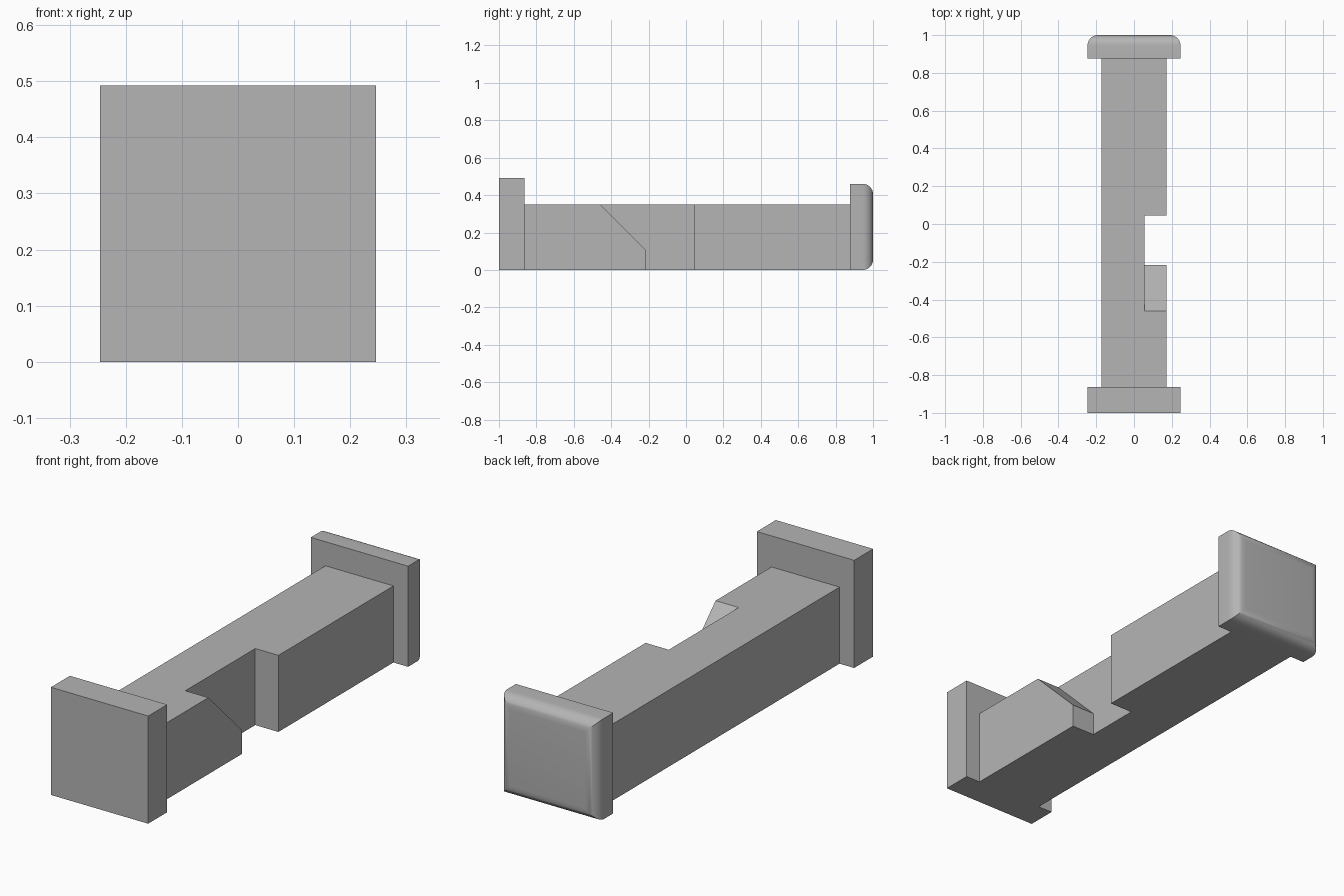
import bpy, bmesh, math
from mathutils import Vector

cube = bpy.data.objects.get("Cube")
if cube:
    bpy.data.objects.remove(cube, do_unlink=True)

# Single grey material
grey = bpy.data.materials.new("plain_grey")
grey.use_nodes = True
colour = (0.46, 0.46, 0.46, 1)
grey.diffuse_color = colour
grey.node_tree.nodes["Principled BSDF"].inputs["Base Color"].default_value = colour


def prism(name, profile, x0, x1):
    """Extrude a (y, z) profile along x."""
    bm = bmesh.new()
    face = bm.faces.new([bm.verts.new((x0, y, z)) for y, z in profile])
    out = bmesh.ops.extrude_face_region(bm, geom=[face])
    moved = [v for v in out["geom"] if isinstance(v, bmesh.types.BMVert)]
    bmesh.ops.translate(bm, verts=moved, vec=Vector((x1 - x0, 0, 0)))
    bmesh.ops.recalc_face_normals(bm, faces=bm.faces)
    mesh = bpy.data.meshes.new(name)
    bm.to_mesh(mesh)
    bm.free()
    mesh.materials.append(grey)
    obj = bpy.data.objects.new(name, mesh)
    bpy.context.collection.objects.link(obj)
    return obj


def block(name, half_width, y0, y1, height):
    return prism(name, [(y0, 0), (y1, 0), (y1, height), (y0, height)],
                 -half_width, half_width)


def activate(obj):
    bpy.ops.object.select_all(action="DESELECT")
    obj.select_set(True)
    bpy.context.view_layer.objects.active = obj


HALF = 0.246
FRONT_Y, BACK_Y = -0.863, 0.877

# Front plate, sharp edged
block("front_plate", HALF, -1, FRONT_Y, 0.492)

# Back plate, with its four outer edges rounded
back = block("back_plate", HALF, BACK_Y, 1, 0.46)
bm = bmesh.new()
bm.from_mesh(back.data)
rim = [e for e in bm.edges if all(v.co.y > 0.99 for v in e.verts)]
bmesh.ops.bevel(bm, geom=rim, offset=0.055, segments=8, profile=0.5,
                affect="EDGES")
bm.to_mesh(back.data)
bm.free()
activate(back)
bpy.ops.object.shade_smooth_by_angle(angle=math.radians(30))

# Square shaft between the plates
shaft = block("shaft", 0.172, FRONT_Y, BACK_Y, 0.35)

# Side notch with one sloping end, cut from the left side
slope_y, step_y, end_y, step_z = -0.46, -0.216, 0.046, 0.108
over = 0.1
notch = prism("notch_cutter", [(step_y, -over), (end_y, -over),
                               (end_y, 0.35 + over),
                               (slope_y - over, 0.35 + over),
                               (step_y, step_z)], 0.055, 0.3)
notch.hide_render = True
cut = shaft.modifiers.new("notch", "BOOLEAN")
cut.operation = "DIFFERENCE"
cut.solver = "EXACT"
cut.object = notch
activate(shaft)
bpy.ops.object.modifier_apply(modifier=cut.name)
bpy.data.objects.remove(notch, do_unlink=True)
